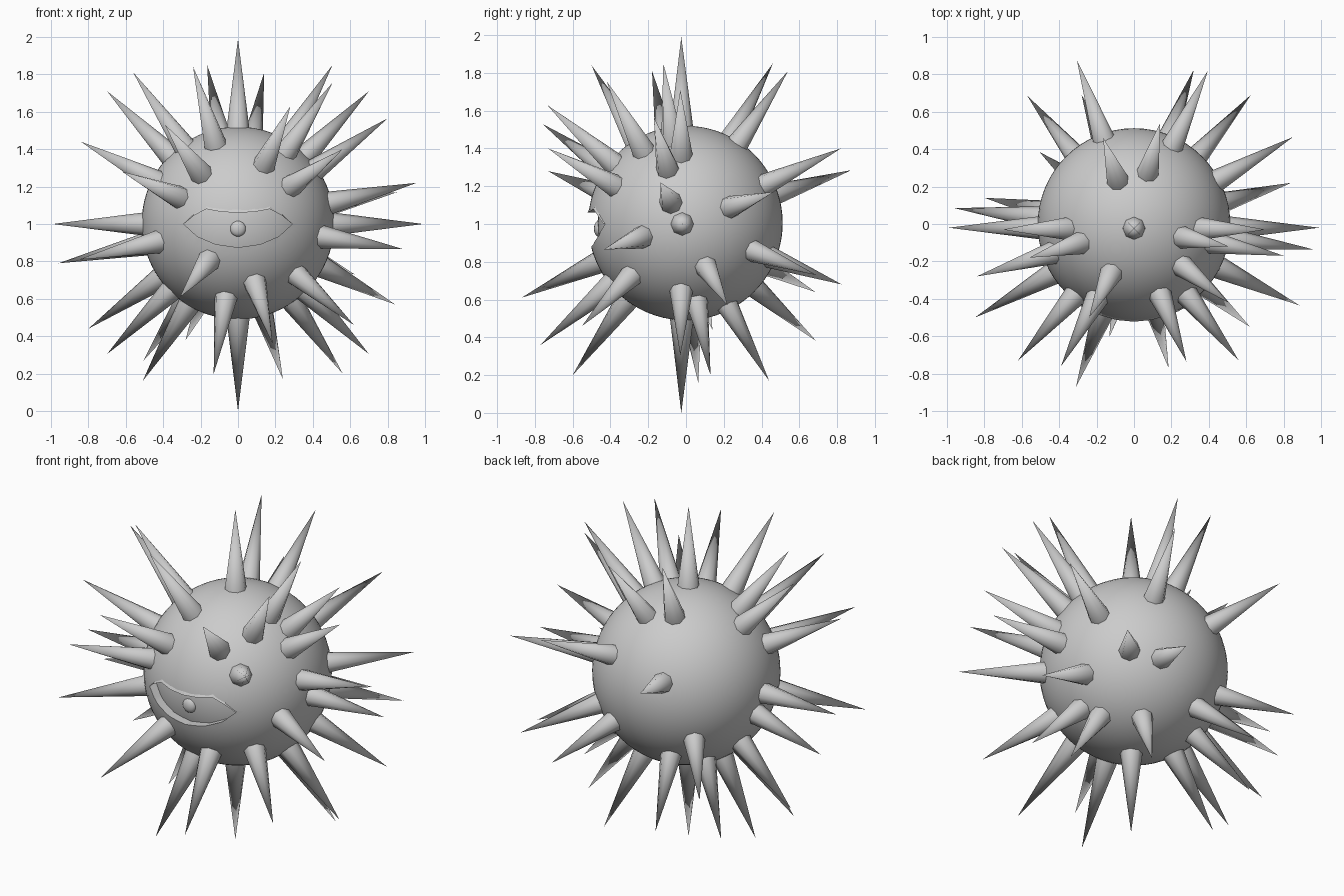
import bpy, bmesh, math
from mathutils import Vector

if "Cube" in bpy.data.objects:
    bpy.data.objects.remove(bpy.data.objects["Cube"])

C = Vector((0, -0.02, 1.0))   # point all spikes radiate from


def smooth(ob, angle):
    bpy.ops.object.select_all(action='DESELECT')
    ob.select_set(True)
    bpy.context.view_layer.objects.active = ob
    bpy.ops.object.shade_smooth_by_angle(angle=math.radians(angle))


def ball(name, r, loc, seg=48, rings=32, scale=(1, 1, 1)):
    bpy.ops.mesh.primitive_uv_sphere_add(segments=seg, ring_count=rings, radius=r, location=loc)
    ob = bpy.context.object
    ob.name = name
    ob.scale = scale
    smooth(ob, 40)
    return ob


def mesh_object(name, bm):
    bmesh.ops.recalc_face_normals(bm, faces=bm.faces[:])
    me = bpy.data.meshes.new(name)
    bm.to_mesh(me)
    bm.free()
    ob = bpy.data.objects.new(name, me)
    bpy.context.collection.objects.link(ob)
    return ob


def spike(tip):
    # eight-sided cone whose base is sunk into the body
    tip = Vector(tip)
    d = (tip - C).normalized()
    base = C + d * 0.455
    length = (tip - base).length
    bpy.ops.mesh.primitive_cone_add(vertices=8, radius1=0.068, radius2=0, depth=length,
                                    location=(base + tip) / 2,
                                    rotation=d.to_track_quat('Z', 'Y').to_euler())
    ob = bpy.context.object
    ob.name = "spike"
    smooth(ob, 60)


# round body
body = ball("body", 0.515, (0, -0.003, 1.005), 64, 40)

# almond eye opening cut into the front
upper = [(-.29, 1.0), (-.235, 1.045), (-.17, 1.08), (-.09, 1.065), (0, 1.06),
         (.09, 1.065), (.17, 1.08), (.235, 1.045), (.29, 1.0)]
lower = [(.22, .935), (.12, .892), (0, .875), (-.12, .892), (-.22, .935)]
bm = bmesh.new()
f = bm.faces.new([bm.verts.new((x, -0.8, z)) for x, z in upper + lower])
ext = bmesh.ops.extrude_face_region(bm, geom=[f])
bmesh.ops.translate(bm, vec=(0, 0.5, 0),
                    verts=[v for v in ext['geom'] if isinstance(v, bmesh.types.BMVert)])
cutter = mesh_object("eye_cutter", bm)
cutter.hide_render = True
mod = body.modifiers.new("eye_opening", 'BOOLEAN')
mod.operation = 'DIFFERENCE'
mod.solver = 'EXACT'
mod.object = cutter
bpy.context.view_layer.objects.active = body
bpy.ops.object.modifier_apply(modifier=mod.name)
bpy.data.objects.remove(cutter)
smooth(body, 30)

# recessed eyeball and pupil
ball("eyeball", 0.465, (0, -0.003, 1.005))
ball("pupil", 0.042, (0, -0.462, 0.975), 16, 10, (1, 0.6, 1))

# raised upper lid following the opening
bm = bmesh.new()
rows = []
for i, (x, z) in enumerate(upper):
    h = 0.022 * math.sin(math.pi * i / (len(upper) - 1)) + 0.002
    row = []
    for zz, r in ((z, 0.525), (z + h, 0.515), (z + h, 0.47), (z, 0.455)):
        y = -math.sqrt(r * r - x * x - (zz - 1.005) ** 2)
        row.append(bm.verts.new((x, y, zz)))
    rows.append(row)
for a, b in zip(rows, rows[1:]):
    for k in range(4):
        bm.faces.new((a[k], a[(k + 1) % 4], b[(k + 1) % 4], b[k]))
bm.faces.new(rows[0])
bm.faces.new(rows[-1])
mesh_object("upper_lid", bm)

# spike tips: axis spikes, upper half, then lower half
for tip in [(0, -.025, 1.99), (0, -.025, 0), (.99, -.02, 1), (-.99, -.02, 1)]:
    spike(tip)
for s in (-1, 1):
    spike((s * .70, -.03, 1.71))
    spike((s * .70, -.03, .305))
high = [(-.24, -.50, 1.84), (-.165, .46, 1.85), (.14, .54, 1.81), (-.56, -.18, 1.81),
        (-.84, -.28, 1.44), (-.62, -.73, 1.28), (-.39, -.76, 1.53), (.28, -.735, 1.63),
        (.56, -.73, 1.40), (.505, -.42, 1.755), (.505, -.12, 1.85), (.80, -.17, 1.565),
        (.955, -.135, 1.22), (.85, .465, 1.17), (.395, .82, 1.40), (-.305, .875, 1.285)]
low = [(-.96, .085, .79), (-.85, -.50, .81), (-.80, .14, .44), (-.51, .065, .16),
       (-.31, -.87, .61), (-.13, -.60, .20), (.185, -.77, .36), (.24, .44, .17),
       (.56, .13, .20), (.62, -.55, .46), (.84, .22, .57), (.885, -.435, .865),
       (.625, .69, .73), (.32, .825, .68), (-.57, .685, .64), (-.505, .385, .27),
       (-.28, .69, .38)]
for tip in high + low:
    spike(tip)
